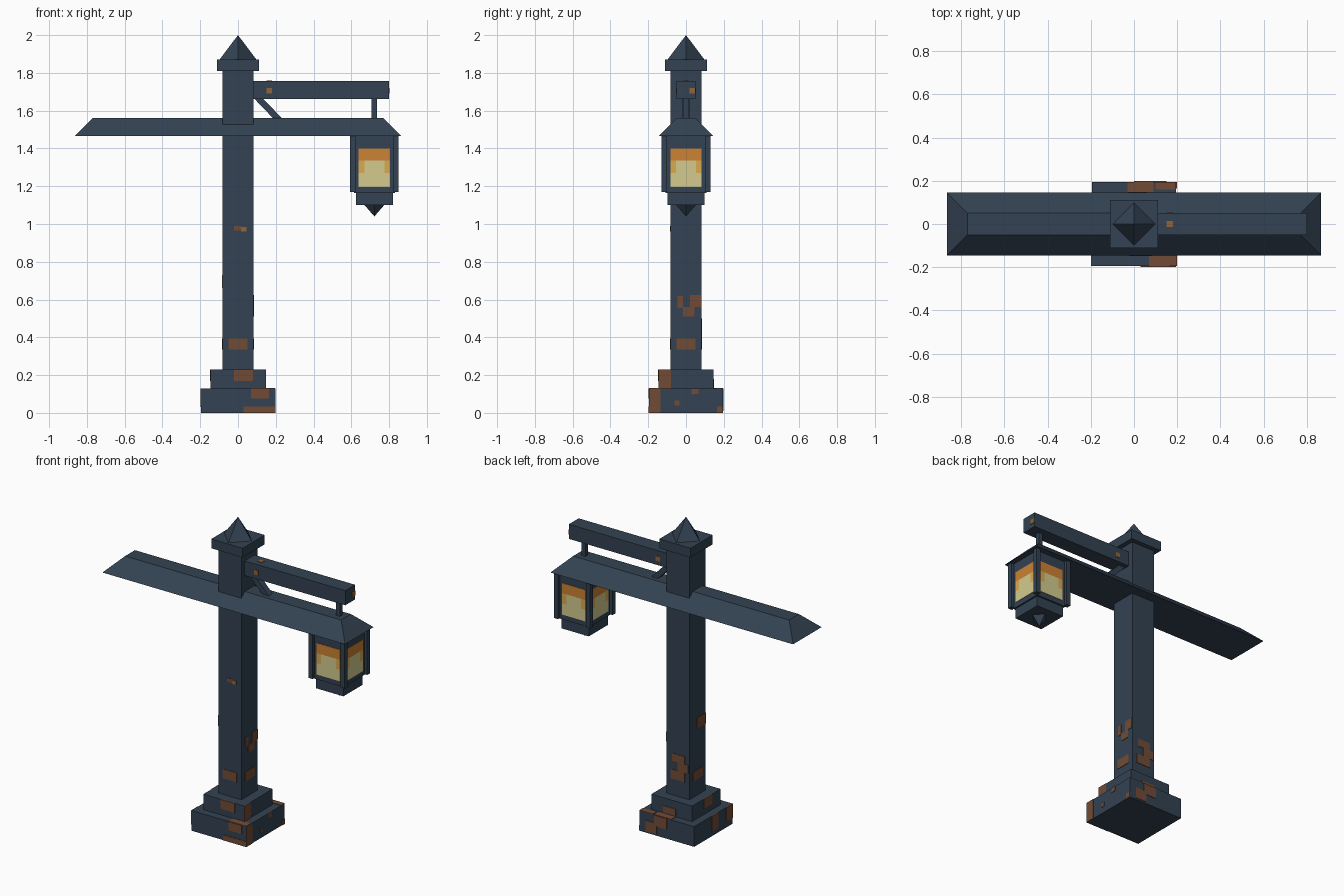
import bpy, bmesh, math
from mathutils import Vector

if "Cube" in bpy.data.objects:
    bpy.data.objects.remove(bpy.data.objects["Cube"])


def material(name, hexcode):
    lin = []
    for i in (0, 2, 4):
        c = int(hexcode[i:i + 2], 16) / 255
        lin.append(c / 12.92 if c <= 0.04045 else ((c + 0.055) / 1.055) ** 2.4)
    m = bpy.data.materials.new(name)
    m.diffuse_color = (*lin, 1)
    m.use_nodes = True
    m.node_tree.nodes["Principled BSDF"].inputs["Base Color"].default_value = m.diffuse_color
    return m


SLATE = material("slate_blue_iron", "334252")
RUST = material("rust", "714B36")
LIGHT_RUST = material("light_rust", "8F6537")
ORANGE = material("orange_glass", "CC8233")
GOLD = material("gold_glass", "D8AA50")
PALE = material("pale_yellow_glass", "D3CB8D")


def finish(name, bm, mat):
    bmesh.ops.recalc_face_normals(bm, faces=bm.faces)
    me = bpy.data.meshes.new(name)
    bm.to_mesh(me)
    bm.free()
    me.materials.append(mat)
    ob = bpy.data.objects.new(name, me)
    bpy.context.collection.objects.link(ob)
    return ob


def add_box(bm, lo, hi):
    vs = bmesh.ops.create_cube(bm, size=1)["verts"]
    for v in vs:
        v.co = Vector([lo[i] if v.co[i] < 0 else hi[i] for i in range(3)])
    return vs


def box(name, lo, hi, mat=SLATE):
    bm = bmesh.new()
    add_box(bm, lo, hi)
    return finish(name, bm, mat)


def block(name, x, half, z0, z1):
    return box(name, (x - half, -half, z0), (x + half, half, z1))


def diamond_cone(name, x, r0, r1, z0, z1):
    bm = bmesh.new()
    bmesh.ops.create_cone(bm, cap_ends=True, segments=4, radius1=r0, radius2=r1, depth=z1 - z0)
    bmesh.ops.remove_doubles(bm, verts=bm.verts, dist=1e-4)
    bmesh.ops.translate(bm, verts=bm.verts, vec=(x, 0, (z0 + z1) / 2))
    return finish(name, bm, SLATE)


def plates(name, side, surface, rects, mat, x=0, t=0.003):
    """Thin plates on a vertical face; side is +x, -x, +y or -y; rects are u0, u1, z0, z1."""
    bm = bmesh.new()
    s = (1 if side[0] == "+" else -1) * surface
    for u0, u1, z0, z1 in rects:
        if side[1] == "x":
            add_box(bm, (x + s - t, u0, z0), (x + s + t, u1, z1))
        else:
            add_box(bm, (x + u0, s - t, z0), (x + u1, s + t, z1))
    return finish(name, bm, mat)


# Stepped base, post and cap
block("base_lower_step", 0, 0.195, 0, 0.13)
block("base_upper_step", 0, 0.145, 0.13, 0.23)
block("post", 0, 0.082, 0.23, 1.81)
block("post_cap", 0, 0.112, 1.81, 1.87)
diamond_cone("post_finial", 0, 0.098, 0, 1.87, 2.0)

# Long hipped crosspiece: a box whose top is pulled in
bm = bmesh.new()
for v in add_box(bm, (-0.865, -0.145, 1.465), (0.865, 0.145, 1.56)):
    if v.co.z > 1.5:
        v.co.x *= 0.77 / 0.865
        v.co.y *= 0.05 / 0.145
finish("hipped_crosspiece", bm, SLATE)

# Upper arm, hanger rod and slanted brace
box("upper_arm", (0.07, -0.05, 1.663), (0.80, 0.05, 1.757))
block("hanger_rod", 0.722, 0.014, 1.55, 1.67)
bm = bmesh.new()
for v in add_box(bm, (0.08, -0.02, 1.55), (0.127, 0.02, 1.67)):
    if v.co.z < 1.6:
        v.co.x += 0.115
finish("arm_brace", bm, SLATE)

# Lantern
LX = 0.722
block("lantern_body", LX, 0.108, 1.165, 1.466)
for i, (sx, sy) in enumerate([(-1, -1), (1, -1), (1, 1), (-1, 1)]):
    cx, cy = LX + sx * 0.1145, sy * 0.1145
    box(f"lantern_corner_{i + 1}", (cx - 0.0145, cy - 0.0145, 1.17), (cx + 0.0145, cy + 0.0145, 1.47))
block("lantern_tray", LX, 0.098, 1.10, 1.17)
diamond_cone("lantern_drop", LX, 0, 0.052, 1.04, 1.10)

# Glowing panes on all four sides
for side in ("-y", "+y", "-x", "+x"):
    plates("pane_top_" + side, side, 0.108, [(-0.083, 0.083, 1.335, 1.40)], ORANGE, LX)
    plates("pane_sides_" + side, side, 0.108,
           [(-0.083, -0.053, 1.27, 1.335), (0.053, 0.083, 1.27, 1.335)], GOLD, LX)
    plates("pane_glow_" + side, side, 0.108,
           [(-0.083, 0.083, 1.197, 1.27), (-0.053, 0.053, 1.27, 1.335)], PALE, LX)

# Rust on the post
plates("post_rust_front", "-y", 0.082, [(-0.05, 0.05, 0.335, 0.395), (-0.02, 0.015, 0.965, 0.99)], RUST)
plates("post_spot_front", "-y", 0.082, [(0.015, 0.045, 0.96, 0.985)], LIGHT_RUST)
plates("post_rust_right", "+x", 0.082,
       [(-0.05, 0.05, 0.335, 0.395), (0.02, 0.08, 0.56, 0.625),
        (-0.015, 0.045, 0.51, 0.56), (-0.045, -0.015, 0.555, 0.62)], RUST)
plates("post_rust_back", "+y", 0.082,
       [(-0.05, 0.05, 0.335, 0.395), (-0.075, 0.0, 0.395, 0.45), (-0.05, 0.04, 0.45, 0.5)], RUST)
plates("post_rust_left", "-x", 0.082, [(-0.05, 0.05, 0.335, 0.395), (-0.08, 0.01, 0.66, 0.73)], RUST)

# Rust on the upper base step
plates("step_rust_front", "-y", 0.145, [(-0.02, 0.08, 0.17, 0.23)], RUST)
plates("step_rust_right", "+x", 0.145, [(-0.145, -0.08, 0.13, 0.23)], RUST)
plates("step_rust_left", "-x", 0.145, [(-0.06, 0.03, 0.17, 0.23)], RUST)
plates("step_rust_back", "+y", 0.145, [(-0.03, 0.06, 0.13, 0.18)], RUST)

# Rust on the lower base step
plates("base_rust_front", "-y", 0.195, [(0.07, 0.165, 0.075, 0.13), (0.03, 0.195, 0, 0.035)], RUST)
plates("base_rust_right", "+x", 0.195,
       [(-0.195, -0.135, 0.0, 0.13), (0.03, 0.065, 0.1, 0.13),
        (-0.06, -0.035, 0.04, 0.065), (0.165, 0.195, 0, 0.035)], RUST)
plates("base_rust_back", "+y", 0.195, [(0.0, 0.09, 0.06, 0.13), (0.07, 0.15, 0.01, 0.08)], RUST)
plates("base_rust_left", "-x", 0.195, [(-0.05, 0.02, 0.03, 0.13), (-0.195, -0.13, 0.04, 0.13)], RUST)
for i, (x0, x1, y0, y1) in enumerate([(-0.03, 0.09, 0.147, 0.195), (0.1, 0.195, 0.16, 0.195),
                                      (0.07, 0.195, -0.195, -0.147)]):
    box(f"base_rust_top_{i + 1}", (x0, y0, 0.128), (x1, y1, 0.133), RUST)

# Light rust spots on the upper arm
for side in ("-y", "+y"):
    plates("arm_spot_" + side, side, 0.05, [(0.15, 0.18, 1.69, 1.72)], LIGHT_RUST)
plates("arm_spot_end", "+x", 0.80, [(0.018, 0.048, 1.69, 1.72)], LIGHT_RUST)
box("arm_spot_top", (0.15, -0.014, 1.754), (0.18, 0.014, 1.76), LIGHT_RUST)
